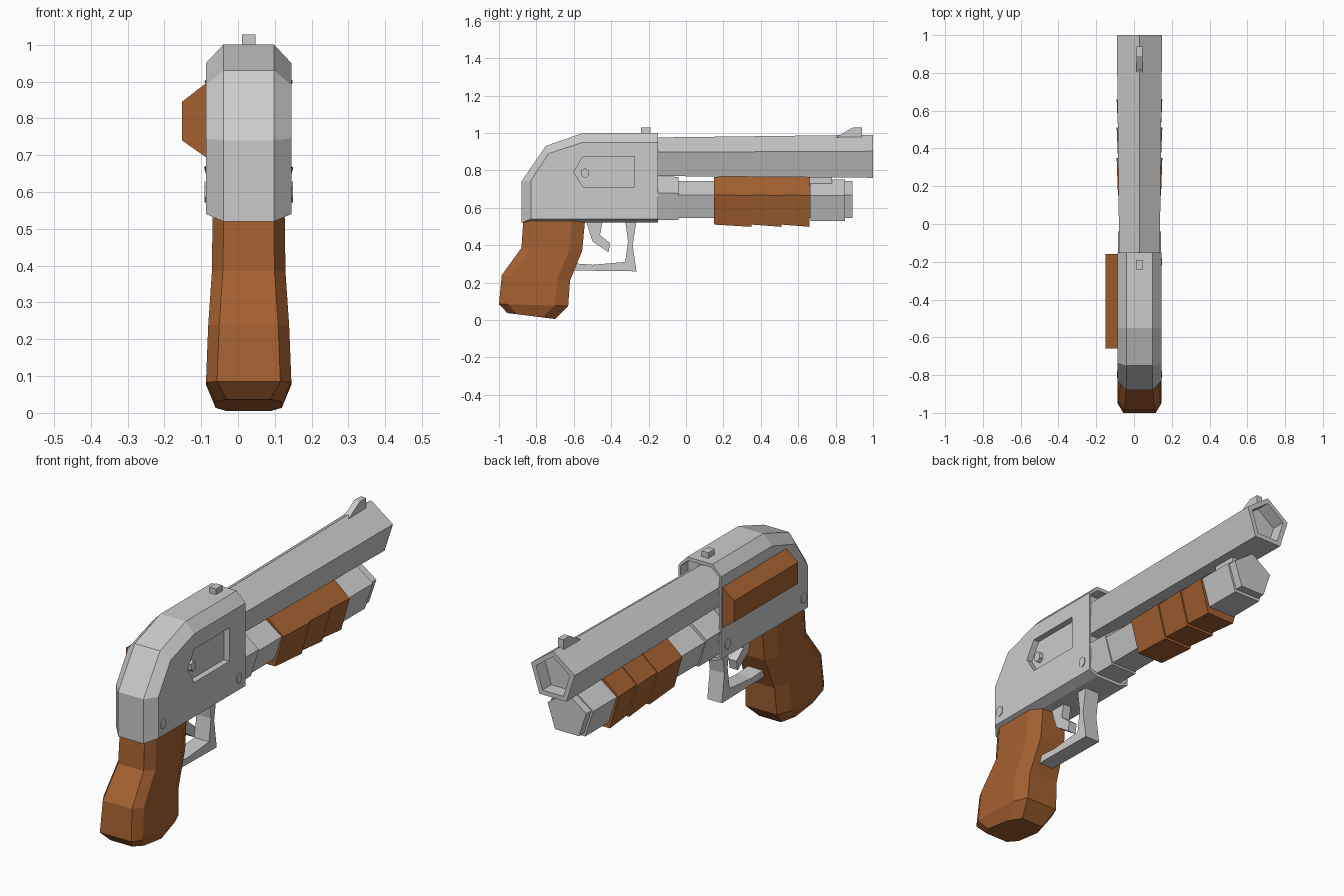
import bpy, bmesh
from math import sin, cos, pi

if "Cube" in bpy.data.objects:
    bpy.data.objects.remove(bpy.data.objects["Cube"])

CX = 0.029  # centre plane of the main body


def material(name, rgb):
    m = bpy.data.materials.new(name)
    m.diffuse_color = (*rgb, 1)
    m.use_nodes = True
    m.node_tree.nodes["Principled BSDF"].inputs["Base Color"].default_value = m.diffuse_color
    return m


WOOD = material("wood", (0.38, 0.12, 0.03))


def loft(name, rings, mat=None):
    """Skin a list of equal-length rings and cap both ends."""
    bm = bmesh.new()
    vs = [[bm.verts.new(p) for p in r] for r in rings]
    n = len(rings[0])
    for a, b in zip(vs, vs[1:]):
        for i in range(n):
            j = (i + 1) % n
            bm.faces.new((a[i], a[j], b[j], b[i]))
    bm.faces.new(vs[0])
    bm.faces.new(vs[-1])
    bmesh.ops.recalc_face_normals(bm, faces=bm.faces)
    me = bpy.data.meshes.new(name)
    bm.to_mesh(me)
    bm.free()
    ob = bpy.data.objects.new(name, me)
    bpy.context.collection.objects.link(ob)
    if mat:
        me.materials.append(mat)
    return ob


def side_prism(name, pts, x0, x1, mat=None):
    """Extrude a (y, z) profile between two x values."""
    return loft(name, [[(x, y, z) for y, z in pts] for x in (x0, x1)], mat)


def penta(y, top, bottom, half):
    """Five-sided ring, point up, fitted to a height and half width."""
    r = (top - bottom) / (1 + cos(pi / 5))
    return [(CX + half * sin(a) / sin(2 * pi / 5), y, top - r + r * cos(a))
            for a in (2 * pi * i / 5 for i in range(5))]


def cut(ob, cutter):
    cutter.hide_render = True
    m = ob.modifiers.new("cut", "BOOLEAN")
    m.object = cutter
    m.operation = "DIFFERENCE"
    m.solver = "EXACT"
    bpy.context.view_layer.objects.active = ob
    bpy.ops.object.modifier_apply(modifier=m.name)
    bpy.data.objects.remove(cutter)


# Receiver: chamfered shell with rounded rear
outer = [(-.88, .52), (-.88, .74), (-.75, .93), (-.55, 1), (-.15, 1), (-.15, .52)]
inner = [(-.83, .54), (-.83, .745), (-.735, .89), (-.55, .95), (-.15, .95), (-.15, .54)]
receiver = loft("receiver", [[(CX + dx, y, z) for y, z in pts] for dx, pts in
                             ((-.116, inner), (-.069, outer), (.069, outer), (.116, inner))])

# Open front of the receiver
mouth = [(-.106, .55), (-.106, .945), (-.064, .982), (.064, .982),
         (.106, .945), (.106, .55), (.064, .535), (-.064, .535)]
cut(receiver, loft("mouth_cutter", [[(CX + x, y, z) for x, z in mouth] for y in (-.21, -.1)]))

# Ejection port on the right side
port = [(-.60, .79), (-.55, .875), (-.275, .875), (-.275, .71), (-.55, .71)]
cut(receiver, side_prism("port_cutter", port, CX + .086, CX + .2))


def pin(name, y, z, x0, x1, r=.028):
    pts = [(y + .8 * r * sin(2 * pi * i / 6), z + r * cos(2 * pi * i / 6)) for i in range(6)]
    side_prism(name, pts, x0, x1)


# Pins
pin("port_pin", -.54, .785, CX + .07, CX + .105)
for i, y in enumerate((-.2, -.795)):
    pin(f"receiver_pin_{i}", y, .6, CX - .12, CX + .12)

# Barrel with hollow muzzle
loft("barrel", [penta(-.21, .975, .77, .107), penta(1, .99, .76, .12),
                penta(1, .963, .782, .093), penta(.93, .963, .782, .093)])

# Magazine tube, collar, cap and barrel clamp
loft("magazine_tube", [penta(y, .742, .545, .106) for y in (-.21, .89)])
loft("tube_collar", [penta(-.21, .77, .535, .115), penta(-.04, .765, .535, .113)])
loft("magazine_cap", [penta(.665, .75, .53, .116), penta(.85, .75, .53, .116)])
side_prism("barrel_clamp", [(.66, .7), (.66, .78), (.78, .78), (.78, .7)], CX - .03, CX + .03)

# Pump handle: three slightly flared sections
for i, (a, b) in enumerate(((.15, .35), (.35, .51), (.51, .66))):
    loft(f"pump_handle_{i}", [penta(a, .765, .51, .114), penta(b, .77, .498, .121)], WOOD)

# Grip: chamfered loft (back y, back z, front y, front z, half width)
sections = [(-.87, .53, -.54, .53, .098), (-.88, .385, -.555, .37, .100),
            (-.985, .24, -.62, .21, .110), (-1, .085, -.63, .075, .116),
            (-.955, .037, -.70, .005, .09)]


def grip_ring(yb, zb, yf, zf, h):
    depth = yf - yb
    half = [(0, h - .03), (.05, h), (depth - .07, h), (depth, h - .03)]
    pts = half + [(d, -w) for d, w in reversed(half)]
    return [(CX + w, yb + d, zb + (zf - zb) * d / depth) for d, w in pts]


loft("grip", [grip_ring(*s) for s in sections], WOOD)

# Trigger and guard
side_prism("trigger_guard", [(-.265, .53), (-.285, .40), (-.265, .26), (-.63, .265), (-.63, .305),
                             (-.5, .295), (-.325, .31), (-.31, .42), (-.325, .53)],
           CX - .04, CX + .04)
side_prism("trigger", [(-.535, .53), (-.50, .42), (-.415, .362), (-.405, .41),
                       (-.46, .455), (-.445, .53)], CX - .022, CX + .022)

# Sights
side_prism("rear_sight", [(-.24, .99), (-.24, 1.028), (-.19, 1.028), (-.19, .99)],
           CX - .018, CX + .018)
side_prism("front_sight", [(.80, .975), (.89, 1.028), (.94, 1.028), (.94, .975)],
           CX - .015, CX + .015)

# Wooden shell holder on the left side
holder = [(CX - .11, .69), (-.152, .74), (-.152, .845), (CX - .11, .90)]
loft("shell_holder", [[(x, y, z) for x, z in holder] for y in (-.66, -.16)], WOOD)
